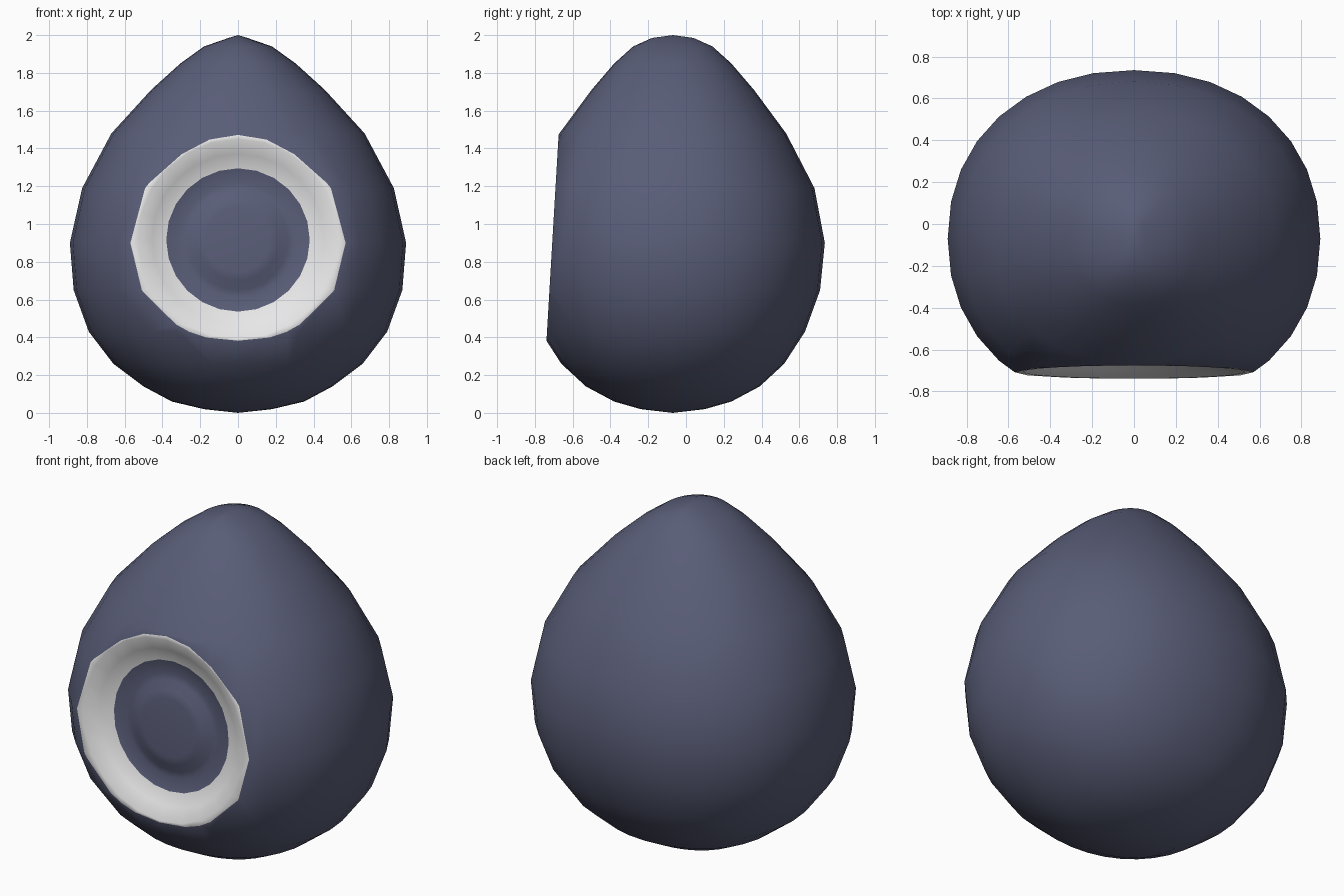
import bpy, bmesh, math
from mathutils import Vector

if "Cube" in bpy.data.objects:
    bpy.data.objects.remove(bpy.data.objects["Cube"])


def material(name, rgb):
    m = bpy.data.materials.new(name)
    m.diffuse_color = (*rgb, 1)
    m.use_nodes = True
    m.node_tree.nodes["Principled BSDF"].inputs["Base Color"].default_value = m.diffuse_color
    return m


SEG, DISH_SEG, POWER, Y0 = 32, 24, 2.15, -0.07
bm = bmesh.new()


def ring(points):
    return [bm.verts.new(p) for p in points]


def skin(lower, upper, mat=0):
    n = len(lower)
    for i in range(n):
        j = (i + 1) % n
        bm.faces.new((lower[i], lower[j], upper[j], upper[i])).material_index = mat


def fan(loop, tip, mat=0):
    v = bm.verts.new(tip)
    for i in range(len(loop)):
        bm.faces.new((loop[i], loop[(i + 1) % len(loop)], v)).material_index = mat


def power(v):
    return math.copysign(abs(v) ** (2 / POWER), v)


# Egg body: height, half width, half depth
profile = [(0.02, .18, .17), (0.06, .35, .31), (0.14, .50, .46), (0.26, .66, .59),
           (0.43, .79, .70), (0.65, .87, .78), (0.90, .89, .805), (1.19, .825, .75),
           (1.48, .67, .60), (1.71, .46, .43), (1.85, .305, .31), (1.94, .18, .21),
           (1.985, .05, .11)]
loops = []
for z, a, b in profile:
    angles = [2 * math.pi * i / SEG for i in range(SEG)]
    loops.append(ring([(a * power(math.cos(t)), Y0 + b * power(math.sin(t)), z) for t in angles]))
for lo, hi in zip(loops, loops[1:]):
    skin(lo, hi)
fan(loops[0], (0, Y0, 0))
fan(loops[-1], (0, Y0, 2))

# Slightly tilted flat cut across the front
centre = Vector((0, -0.707, 0.92))
up = Vector((0, 0.059, 1)).normalized()
side = Vector((1, 0, 0))
out = side.cross(up).normalized()
if out.y > 0:
    out = -out
bmesh.ops.bisect_plane(bm, geom=bm.verts[:] + bm.edges[:] + bm.faces[:], dist=1e-5,
                       plane_co=centre, plane_no=out, clear_outer=True)
rim = [e for e in bm.edges if e.is_boundary]

# Recessed eye: radius, depth, material of the band leading to it
dish = [(.53, .0, 0), (.455, .045, 1), (.38, .077, 1), (.30, .09, 0),
        (.265, .085, 0), (.215, .055, 0), (.17, .05, 0)]
prev = None
for r, d, mat in dish:
    pts = [centre - out * d + side * (r * math.cos(t)) + up * (r * math.sin(t))
           for t in (2 * math.pi * i / DISH_SEG for i in range(DISH_SEG))]
    cur = ring(pts)
    if prev:
        skin(prev, cur, mat)
    else:
        first = cur
    prev = cur
fan(prev, centre - out * .05)

# Join the cut rim to the eye's outer edge
inner = [bm.edges.get((first[i], first[(i + 1) % DISH_SEG])) for i in range(DISH_SEG)]
bmesh.ops.bridge_loops(bm, edges=rim + inner)
bmesh.ops.recalc_face_normals(bm, faces=bm.faces[:])
for f in bm.faces:
    f.smooth = True

mesh = bpy.data.meshes.new("egg_body")
bm.to_mesh(mesh)
bm.free()
mesh.materials.append(material("slate blue", (0.1, 0.11, 0.185)))
mesh.materials.append(material("white", (0.8, 0.8, 0.8)))
body = bpy.data.objects.new("egg_body", mesh)
bpy.context.collection.objects.link(body)
